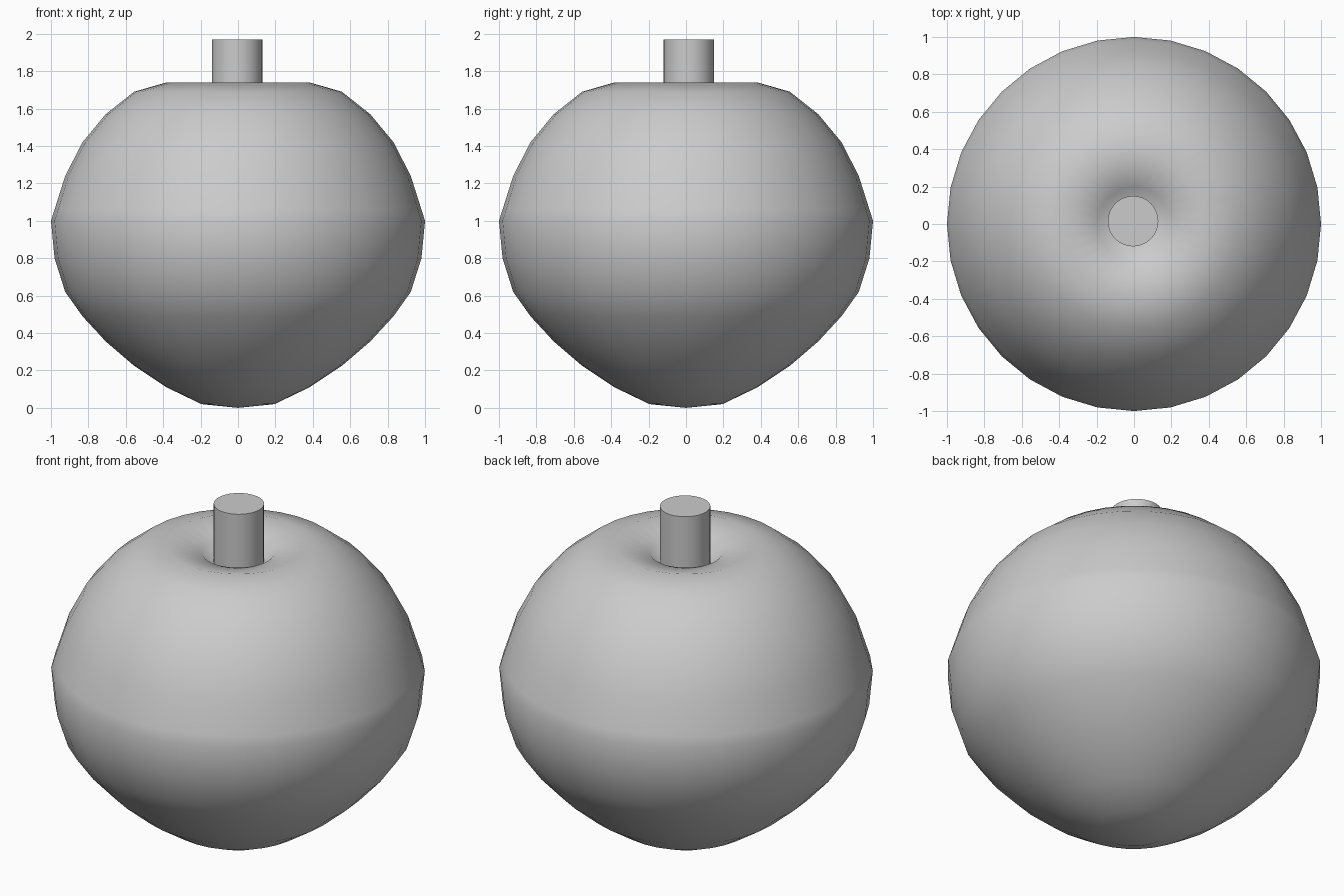
import bpy, bmesh, math

if "Cube" in bpy.data.objects:
    bpy.data.objects.remove(bpy.data.objects["Cube"])


def lathe(name, profile, segments):
    """Spin (radius, z) points, first and last on the axis, into a closed solid."""
    bm = bmesh.new()
    verts = [bm.verts.new((r, 0, z)) for r, z in profile]
    edges = [bm.edges.new(pair) for pair in zip(verts, verts[1:])]
    bmesh.ops.spin(bm, geom=verts + edges, cent=(0, 0, 0), axis=(0, 0, 1),
                   angle=math.tau, steps=segments, use_duplicate=False)
    bmesh.ops.remove_doubles(bm, verts=bm.verts, dist=0.0005)
    bmesh.ops.recalc_face_normals(bm, faces=bm.faces)
    mesh = bpy.data.meshes.new(name)
    bm.to_mesh(mesh)
    bm.free()
    mesh.shade_smooth()
    obj = bpy.data.objects.new(name, mesh)
    bpy.context.collection.objects.link(obj)
    return obj


# Fruit body: ball with tapered base and dimpled top
heights = [0.0, 0.02, 0.11, 0.225, 0.355, 0.49, 0.62, 0.80, 1.0,
           1.06, 1.24, 1.42, 1.57, 1.69, 1.74, 1.69, 1.50]
profile = [(math.sin(math.pi * i / 16) if 0 < i < 16 else 0.0, z)
           for i, z in enumerate(heights)]
lathe("fruit_body", profile, 32)

# Stem standing in the dimple
bottom, top = 1.58, 1.97
bpy.ops.mesh.primitive_cylinder_add(vertices=32, radius=0.135, depth=top - bottom,
                                    location=(-0.005, 0.015, (top + bottom) / 2))
bpy.context.object.name = "stem"
bpy.ops.object.shade_smooth_by_angle(angle=math.radians(30))
